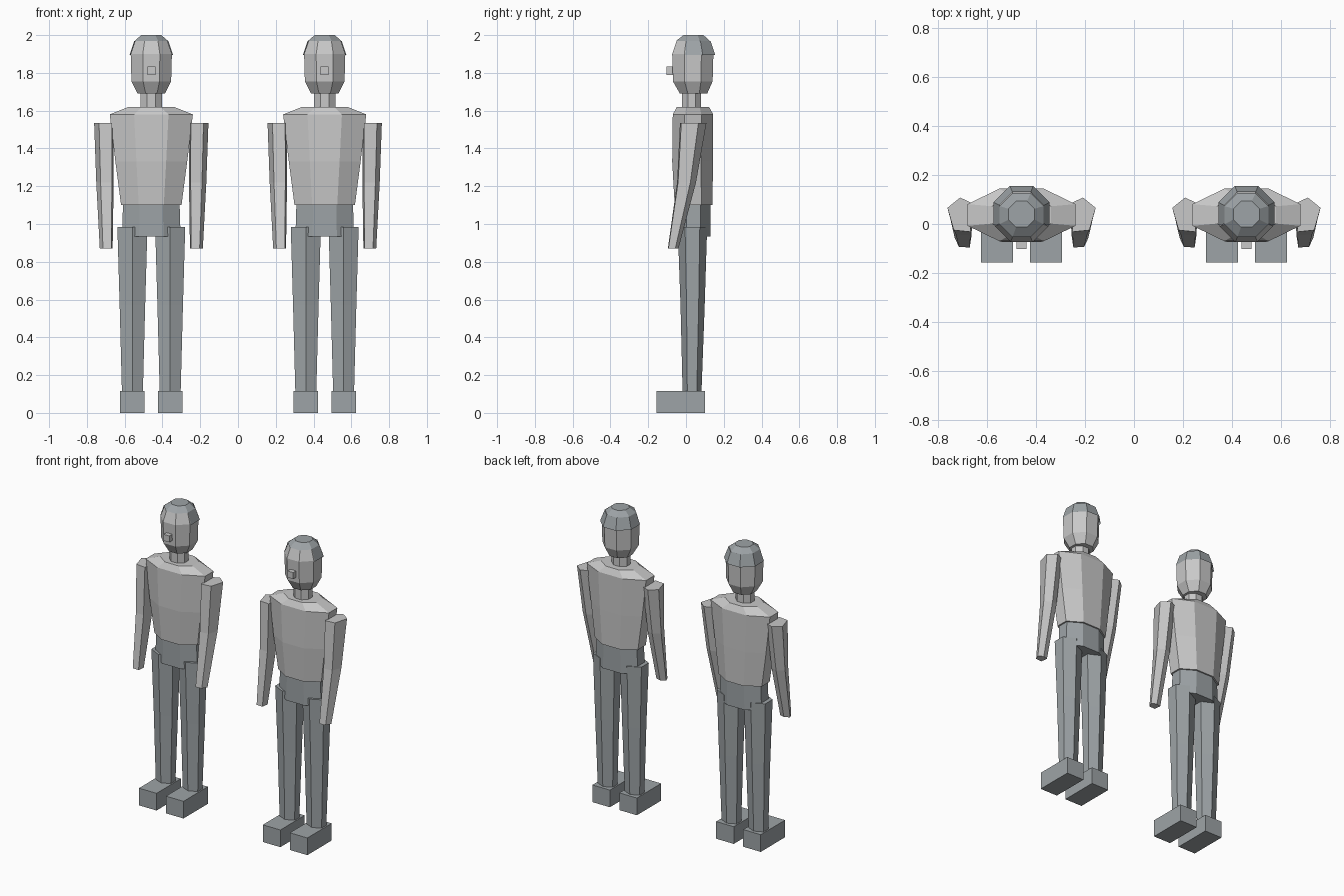
import bpy, bmesh, math

if "Cube" in bpy.data.objects:
    bpy.data.objects.remove(bpy.data.objects["Cube"])


def material(name, rgb):
    m = bpy.data.materials.new(name)
    m.diffuse_color = (*rgb, 1)
    m.use_nodes = True
    m.node_tree.nodes["Principled BSDF"].inputs["Base Color"].default_value = m.diffuse_color
    return m


LIGHT = material("light grey", (0.58, 0.58, 0.58))
SLATE = material("slate grey", (0.34, 0.37, 0.385))


def octagon(cx, cy, z, hx, hy):
    """Flat-sided octagon with half sizes hx and hy."""
    k = 1 / math.cos(math.pi / 8)
    angles = [math.pi / 8 + i * math.pi / 4 for i in range(8)]
    return [(cx + hx * k * math.cos(a), cy + hy * k * math.sin(a), z) for a in angles]


def ring(points, cx, cy, z, sx, sy):
    """Place a unit outline at a given centre and size."""
    return [(cx + sx * x, cy + sy * y, z) for x, y in points]


def loft(name, rings, mat, keep=None, caps=True):
    """Skin a stack of outlines; keep(i, j) can drop side faces."""
    bm = bmesh.new()
    rows = [[bm.verts.new(p) for p in r] for r in rings]
    n = len(rows[0])
    for i in range(len(rows) - 1):
        for j in range(n):
            if keep is None or keep(i, j):
                k = (j + 1) % n
                bm.faces.new((rows[i][j], rows[i][k], rows[i + 1][k], rows[i + 1][j]))
    if caps:
        bm.faces.new(rows[0][::-1])
        bm.faces.new(rows[-1])
    bmesh.ops.recalc_face_normals(bm, faces=bm.faces)
    me = bpy.data.meshes.new(name)
    bm.to_mesh(me)
    bm.free()
    me.materials.append(mat)
    ob = bpy.data.objects.new(name, me)
    bpy.context.collection.objects.link(ob)
    return ob


def box(name, x0, x1, y0, y1, z0, z1, mat):
    return loft(name, [[(x0, y0, z), (x1, y0, z), (x1, y1, z), (x0, y1, z)]
                       for z in (z0, z1)], mat)


# Limb outlines
ARM = [(1.05, 0.4), (0.05, 1.0), (-0.95, 0.65), (-0.75, -1.0), (0.55, -0.9)]
LEG = [(math.sin(a), -math.cos(a)) for a in [i * math.pi / 3 for i in range(6)]]


def figure(cx):
    # Torso, hips and neck
    loft("torso", [octagon(cx, cy, z, hx, hy) for z, hx, cy, hy in (
        (1.10, 0.16, 0.04, 0.10), (1.33, 0.19, 0.035, 0.108),
        (1.58, 0.22, 0.037, 0.107), (1.62, 0.12, 0.037, 0.085))], LIGHT)
    loft("hips", [octagon(cx, 0.04, z, hx, 0.09) for z, hx in (
        (0.935, 0.155), (1.10, 0.15))], SLATE)
    loft("neck", [octagon(cx, 0.03, z, 0.056, 0.05) for z in (1.61, 1.70)], LIGHT)

    # Head and nose
    loft("head", [octagon(cx, cy, z, h, h) for z, h, cy in (
        (1.69, 0.072, 0.04), (1.755, 0.105, 0.036), (1.90, 0.109, 0.036),
        (1.97, 0.085, 0.036))], LIGHT)
    box("nose", cx - 0.021, cx + 0.021, -0.102, -0.06, 1.79, 1.833, LIGHT)

    # Hair: crown all round, lower band on the sides and back only
    loft("hair_crown", [octagon(cx, 0.036, 1.968, 0.09, 0.09),
                        octagon(cx, 0.04, 2.0, 0.053, 0.053)], SLATE)
    loft("hair_band", [octagon(cx, 0.042, 1.895, 0.115, 0.113),
                       octagon(cx, 0.038, 1.97, 0.09, 0.092)], SLATE,
         keep=lambda i, j: j in (7, 0, 1, 2, 3), caps=False)

    for side, label in ((-1, "left"), (1, "right")):
        # Arms bent forward below the elbow
        loft(label + "_arm", [ring(ARM, cx + side * x, cy, z, side * sx, sy)
                              for x, cy, z, sx, sy in (
            (0.237, -0.068, 0.87, 0.034, 0.028), (0.243, 0.003, 1.22, 0.046, 0.05),
            (0.248, 0.038, 1.535, 0.052, 0.07))], LIGHT)
        # Legs and feet
        loft(label + "_leg", [ring(LEG, cx + side * 0.1, cy, z, side * sx, sy)
                              for cy, z, sx, sy in (
            (0.032, 0.11, 0.064, 0.05), (0.035, 0.57, 0.078, 0.064),
            (0.034, 0.985, 0.092, 0.078))], SLATE)
        box(label + "_foot", cx + side * 0.1 - 0.065, cx + side * 0.1 + 0.065,
            -0.157, 0.10, 0, 0.115, SLATE)


for centre in (-0.459, 0.459):
    figure(centre)
